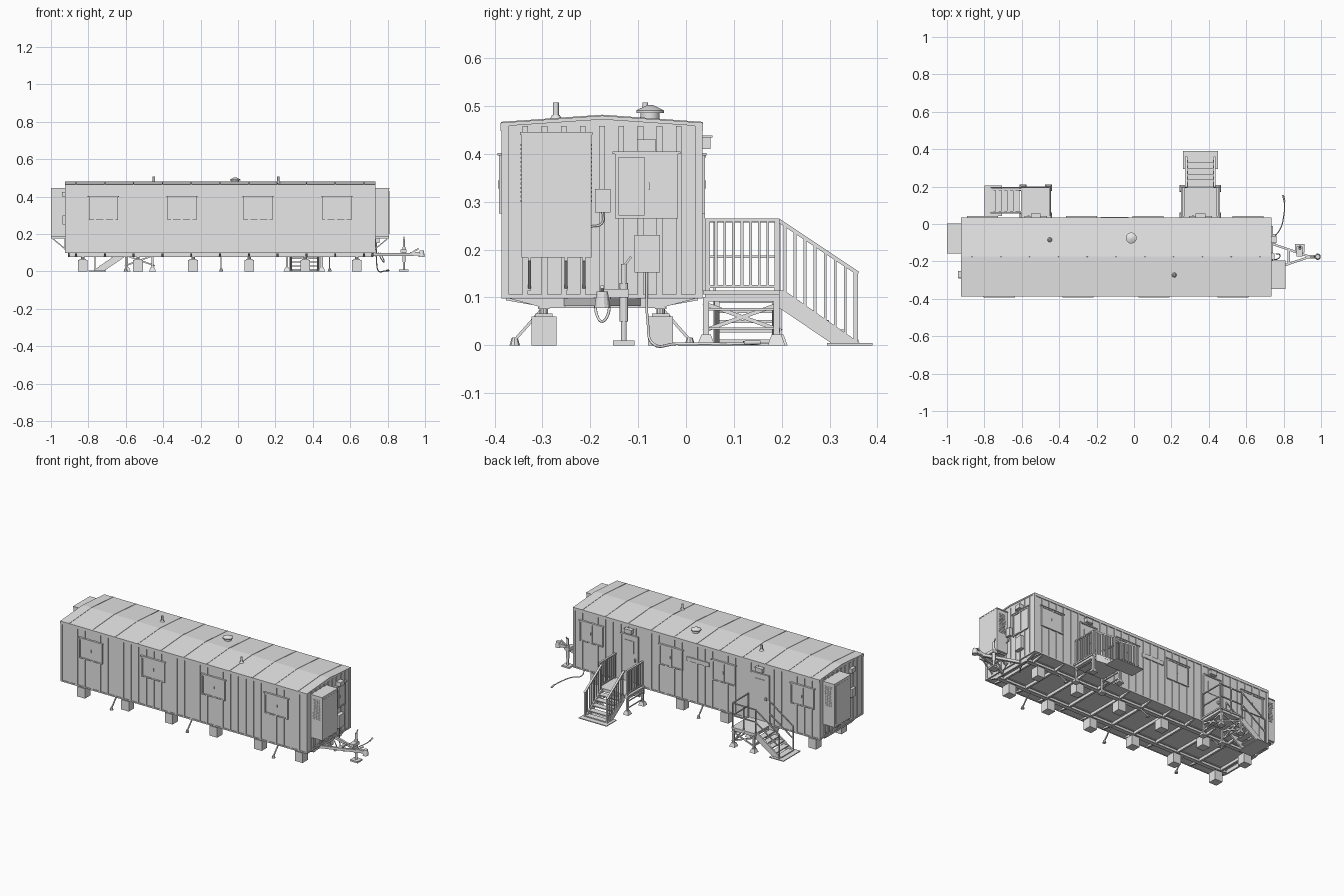
import bpy, bmesh, math
from mathutils import Matrix, Vector

if "Cube" in bpy.data.objects:
    bpy.data.objects.remove(bpy.data.objects["Cube"])

grey = bpy.data.materials.new("light_grey_paint")
grey.diffuse_color = (0.8, 0.8, 0.8, 1)
grey.use_nodes = True
grey.node_tree.nodes["Principled BSDF"].inputs["Base Color"].default_value = grey.diffuse_color
X0, X1, Y0, Y1 = -0.925, 0.735, -0.382, 0.031   # wall planes


class Part:
    """Collects primitives into one named object."""
    def __init__(self, name, m=None):
        self.name, self.bm, self.m = name, bmesh.new(), m or Matrix()

    def box(self, x0, x1, y0, y1, z0, z1):
        c = Matrix.Translation(((x0 + x1) / 2, (y0 + y1) / 2, (z0 + z1) / 2))
        s = Matrix.Diagonal((x1 - x0, y1 - y0, z1 - z0, 1))
        bmesh.ops.create_cube(self.bm, size=1, matrix=self.m @ c @ s)

    def beam(self, p, q, w, h=None):
        p, q = Vector(p), Vector(q)
        d = (q - p).normalized()
        side = d.cross(Vector((0, 0, 1)))
        side = side.normalized() if side.length > 1e-4 else Vector((1, 0, 0))
        r = Matrix((side, side.cross(d), d)).transposed().to_4x4()
        s = Matrix.Diagonal((w, h or w, (q - p).length, 1))
        bmesh.ops.create_cube(self.bm, size=1, matrix=self.m @ Matrix.Translation((p + q) / 2) @ r @ s)

    def cone(self, x, y, z0, z1, r1, r2=None, n=16):
        t = Matrix.Translation((x, y, (z0 + z1) / 2)) @ Matrix.Rotation(math.pi / 4, 4, 'Z')
        bmesh.ops.create_cone(self.bm, cap_ends=True, segments=n, radius1=r1,
                              radius2=r1 if r2 is None else r2, depth=z1 - z0, matrix=self.m @ t)

    def prism(self, pts, axis, a, b):
        """Extrude a 2D outline along x (pts are y,z) or y (pts are x,z)."""
        f = (lambda p, t: (t, p[0], p[1])) if axis == 'x' else (lambda p, t: (p[0], t, p[1]))
        lo = [self.bm.verts.new(self.m @ Vector(f(p, a))) for p in pts]
        hi = [self.bm.verts.new(self.m @ Vector(f(p, b))) for p in pts]
        self.bm.faces.new(lo)
        self.bm.faces.new(hi[::-1])
        for i in range(len(pts)):
            j = (i + 1) % len(pts)
            self.bm.faces.new((lo[i], hi[i], hi[j], lo[j]))

    def done(self, smooth=False):
        bmesh.ops.recalc_face_normals(self.bm, faces=self.bm.faces)
        me = bpy.data.meshes.new(self.name)
        self.bm.to_mesh(me)
        self.bm.free()
        me.materials.append(grey)
        ob = bpy.data.objects.new(self.name, me)
        bpy.context.collection.objects.link(ob)
        if smooth:
            bpy.context.view_layer.objects.active = ob
            ob.select_set(True)
            bpy.ops.object.shade_smooth_by_angle(angle=math.radians(35))
            ob.select_set(False)


def cable(name, pts, r):
    cu = bpy.data.curves.new(name, 'CURVE')
    cu.dimensions, cu.bevel_depth, cu.bevel_resolution, cu.resolution_u = '3D', r, 1, 6
    sp = cu.splines.new('BEZIER')
    sp.bezier_points.add(len(pts) - 1)
    for b, p in zip(sp.bezier_points, pts):
        b.co, b.handle_left_type, b.handle_right_type = p, 'AUTO', 'AUTO'
    cu.materials.append(grey)
    bpy.context.collection.objects.link(bpy.data.objects.new(name, cu))


def wall(u, n, o):
    """Frame with x along the wall, y outward, z up."""
    m = Matrix((u, n, (0, 0, 1))).transposed().to_4x4()
    m.translation = o
    return m


FRONT = wall((1, 0, 0), (0, -1, 0), (0, Y0, 0))
BACK = wall((1, 0, 0), (0, 1, 0), (0, Y1, 0))
RIGHT = wall((0, 1, 0), (1, 0, 0), (X1 - 0.004, 0, 0))
LEFT = wall((0, 1, 0), (-1, 0, 0), (X0 + 0.004, 0, 0))

# cabin shell and roof
p = Part("cabin_shell")
p.prism([(Y0, .1), (Y1, .1), (Y1, .458), (-.175, .473), (Y0, .458)], 'x', X0 + .004, X1 - .004)
p.done()
p = Part("roof")
p.prism([(-.388, .448), (-.388, .465), (-.175, .48), (.036, .465), (.036, .448),
         (Y1, .448), (Y1, .458), (-.175, .472), (Y0, .458), (Y0, .448)], 'x', X0, X1)
p.done()
SEAMS = [-.866 + .154 * k for k in range(11)]
p = Part("roof_seams")
for x in SEAMS:
    p.beam((x, -.387, .4655), (x, -.175, .4805), .006, .003)
    p.beam((x, -.175, .4805), (x, .035, .4655), .006, .003)
p.done()

# wall ribs and lower trim
for name, m, a, b, step in (("front", FRONT, X0, X1, .0513), ("back", BACK, X0, X1, .0513),
                            ("right", RIGHT, Y0, Y1, .04), ("left", LEFT, Y0, Y1, .04)):
    p = Part(name + "_wall_ribs", m)
    n = round((b - a) / step)
    for i in range(n + 1):
        u = a + .006 + (b - a - .012) * i / n
        p.box(u - .006, u + .006, -.001, .0035, .1, .458)
    p.box(a, b, -.001, .004, .098, .106)
    p.done()


# sliding windows
def window(name, m, c, w, z0, z1):
    p = Part(name, m)
    a, b, t = c - w / 2, c + w / 2, .007
    p.box(a, b, -.002, .004, z0, z1)
    for u in (a, b - t):
        p.box(u, u + t, 0, .009, z0, z1)
    for z in (z0, z1 - t):
        p.box(a, b, 0, .009, z, z + t)
    p.box(c, b - t, 0, .006, z0 + t, z1 - t)
    p.box(c - .004, c + .004, 0, .008, z0 + t, z1 - t)
    p.box(c + .002, c + .006, 0, .011, (z0 + z1) / 2 - .008, (z0 + z1) / 2 + .008)
    p.box(a - .006, b + .006, 0, .012, z1, z1 + .005)
    p.done()


for i, c in enumerate((-.72, -.30, .107, .53)):
    window(f"front_window_{i}", FRONT, c, .155, .275, .397)
for i, c in enumerate((-.81, -.28, .075, .61)):
    window(f"back_window_{i}", BACK, c, .155, .275, .397)
window("end_window", RIGHT, -.0825, .131, .265, .4)
p = Part("wall_plate", BACK)
p.box(-.18, -.03, 0, .007, .345, .37)
p.done()

# doors with lamps above
for i, c in enumerate((.355, -.525)):
    p = Part(f"door_{i}", BACK)
    p.box(c - .058, c + .058, 0, .005, .115, .395)
    for s in (-1, 1):
        p.box(c + s * .056 - .005, c + s * .056 + .005, 0, .009, .115, .398)
    p.box(c - .061, c + .061, 0, .011, .393, .4)
    p.box(c - .03, c + .03, 0, .008, .29, .365)
    p.box(c - .045, c - .035, 0, .014, .245, .262)
    p.box(c - .022, c + .022, 0, .02, .41, .436)
    p.box(c - .026, c + .026, 0, .024, .434, .438)
    p.done()


# end climate units on brackets
def climate_unit(name, m, a, b, d):
    p = Part(name, m)
    p.box(a, b, 0, d, .183, .444)
    p.box(a - .003, b + .003, 0, d + .001, .44, .446)
    p.box(a + .012, b - .012, 0, d + .001, .2, .43)
    for k in range(14):                       # side louvres
        z = .30 + k * .009
        p.box(a - .002, b + .002, .015, d - .015, z, z + .004)
    for u in (a + .017, (a + b) / 2 + .02, b - .015):
        p.box(u - .003, u + .003, 0, d, .176, .183)
        p.box(u - .003, u + .003, 0, .006, .115, .18)
        p.beam((u, .003, .12), (u, d - .003, .18), .006)
    p.done()


climate_unit("right_climate_unit", RIGHT, -.344, -.198, .077)
climate_unit("left_climate_unit", LEFT, -.155, 0, .078)

# electrical boxes and end lamps
p = Part("right_electrical_boxes", RIGHT)
p.box(-.19, -.158, 0, .02, .278, .327)
p.box(-.108, -.054, 0, .025, .152, .23)
p.box(-.102, -.063, 0, .03, .405, .43)
p.done()
p = Part("left_electrical_boxes", LEFT)
p.box(-.29, -.25, 0, .02, .40, .425)
p.box(-.292, -.255, 0, .018, .25, .3)
p.done()
ex = X1 + .006
cable("box_conduit", [(ex, -.174, .28), (ex, -.176, .255), (ex, -.2, .248)], .0025)
cable("supply_cable", [(ex, -.082, .155), (ex, -.08, .05), (.75, -.07, .004), (.785, -.02, .003),
                       (.80, .04, .003), (.805, .1, .003), (.797, .15, .004)], .003)
cable("plug_end", [(.805, .12, .005), (.797, .155, .006)], .005)
cable("brake_hoses", [(.75, -.19, .1), (.77, -.185, .06), (.78, -.175, .05), (.78, -.165, .06), (.76, -.16, .1)], .003)

# roof pipes and mushroom vent
p = Part("roof_vents")
for x, y in ((-.45, -.085), (.215, -.272)):
    p.cone(x, y, .46, .507, .006)
    p.cone(x, y, .468, .481, .016, .008)
p.cone(-.015, -.075, .46, .488, .02, n=24)
p.cone(-.015, -.075, .486, .491, .029, n=24)
p.cone(-.015, -.075, .491, .502, .029, .006, n=24)
p.done(True)

# chassis: long rails, cross members, tapered outriggers
p = Part("chassis")
for y in (-.297, -.053):
    p.box(X0 + .02, X1 - .01, y - .004, y + .004, .078, .1)
    for z in (.076, .097):
        p.box(X0 + .02, X1 - .01, y - .012, y + .012, z, z + .004)
for x in SEAMS:
    p.box(x - .006, x + .006, -.297, -.053, .083, .1)
    p.prism([(-.376, .1), (-.376, .094), (-.297, .08), (-.297, .1)], 'x', x - .005, x + .005)
    p.prism([(.025, .1), (.025, .094), (-.053, .08), (-.053, .1)], 'x', x - .005, x + .005)
for x in (X0 + .02, X1 - .016):
    p.prism([(-.378, .1), (-.297, .078), (-.053, .078), (.029, .1)], 'x', x - .005, x + .005)
p.done()

# support blocks with screw caps
p = Part("support_blocks")
for x in (-.83, -.535, -.24, .06, .36, .635):
    for y in (-.297, -.053):
        p.box(x - .026, x + .026, y - .026, y + .026, 0, .06)
        p.box(x - .018, x + .018, y - .018, y + .018, .06, .066)
        p.cone(x, y, .066, .077, .009, n=10)
p.done()

# tie-down struts with feet
p = Part("tie_down_struts")
for x in (-.6, -.09, .49):
    for y, s in ((-.297, -1), (-.053, 1)):
        p.beam((x, y, .08), (x, y + s * .06, .012), .006)
        p.cone(x, y + s * .061, 0, .016, .011, .006, n=8)
p.done()

# drawbar, coupler and jack
p = Part("drawbar")
for y in (-.1, -.25):
    p.beam((.72, y, .09), (.94, -.175, .09), .012, .016)
p.box(.82, .834, -.215, -.135, .085, .096)
p.box(.92, .99, -.184, -.166, .085, .103)
p.cone(.982, -.175, .078, .112, .017, .012, n=12)
p.beam((.93, -.175, .1), (.965, -.175, .122), .008)
p.box(.87, .9, -.175, -.12, .1, .118)
p.done()
p = Part("drawbar_jack")
p.cone(.887, -.13, .01, .17, .006, n=12)
p.cone(.887, -.13, .05, .13, .009, n=12)
p.box(.862, .912, -.153, -.108, 0, .01)
p.beam((.887, -.13, .165), (.887, -.115, .185), .005)
p.done()


# platform with legs and splayed feet
def platform(name, x0, x1, y0, y1, crossed):
    p = Part(name)
    p.box(x0, x1, y0, y1, .106, .115)
    p.box(x0 + .006, x1 - .006, y0 + .006, y1 - .006, .092, .106)
    for x in (x0 + .012, x1 - .012):
        for y in (y0 + .006, y1 - .006):
            p.box(x - .006, x + .006, y - .006, y + .006, 0, .1)
            p.cone(x, y, 0, .022, .026, .014, n=4)
        for z in (.035, .075):
            p.beam((x, y0, z), (x, y1, z), .005)
        if crossed:
            p.beam((x, y0, .03), (x, y1, .088), .005, .008)
            p.beam((x, y1, .03), (x, y0, .088), .005, .008)
    if crossed:
        p.beam((x0, y1 - .006, .03), (x1, y1 - .006, .088), .005, .008)
        p.beam((x1, y1 - .006, .03), (x0, y1 - .006, .088), .005, .008)
    p.done()


# stair flight running along local +x, 0.17 long, from the platform edge
def flight(name, m, half):
    p = Part(name, m)
    for s in (-1, 1):
        y = s * half
        p.prism([(0, .115), (.01, .115), (.175, 0), (.115, 0), (0, .078)], 'y', y - .005, y + .005)
    for k in range(5):
        x, z = .012 + k * .031, .094 - k * .0205
        p.box(x - .006, x + .03, -half, half, z - .006, z)
    p.box(.1, .195, -half - .022, half + .022, 0, .005)
    p.done()


platform("entry_platform", .25, .46, .036, .195, False)
m1 = wall((0, 1, 0), (-1, 0, 0), (.355, .195, 0))
flight("entry_stairs", m1, .072)
p = Part("entry_railing", m1)                # picket railing
for s in (-1, 1):
    y, ys = s * .092, s * .075
    p.beam((-.155, y, .262), (0, y, .262), .012, .007)
    p.beam((-.155, y, .123), (0, y, .123), .008, .007)
    p.beam((0, ys, .26), (.165, ys, .15), .012, .008)
    for k in range(9):
        x = -.15 + k * .018
        p.box(x - .003, x + .003, y - .003, y + .003, .12, .262)
    for k in range(7):
        x = .012 + k * .021
        p.box(x - .003, x + .003, ys - .003, ys + .003, .105 - x * .66, .26 - x * .667)
    for x in (-.15, -.005):
        p.box(x - .005, x + .005, y - .005, y + .005, .1, .264)
    p.box(.155, .165, ys - .005, ys + .005, 0, .152)
p.done()

platform("side_platform", -.605, -.445, .036, .2, True)
m2 = wall((-1, 0, 0), (0, 1, 0), (-.605, .125, 0))
flight("side_stairs", m2, .06)
p = Part("side_railing", m2)                 # open pipe railing
for z in (.185, .26):
    p.beam((-.155, .07, z), (0, .07, z), .006)
    p.beam((-.155, -.08, z), (-.155, .07, z), .006)
    for y in (-.065, .07):
        p.beam((0, y, z), (.16, y, z - .11), .006)
for x, y in ((-.155, .07), (-.08, .07), (0, .07), (-.155, -.08), (0, -.065)):
    p.box(x - .003, x + .003, y - .003, y + .003, .1, .263)
for y in (-.065, .07):
    p.box(.157, .163, y - .003, y + .003, 0, .152)
p.done()
